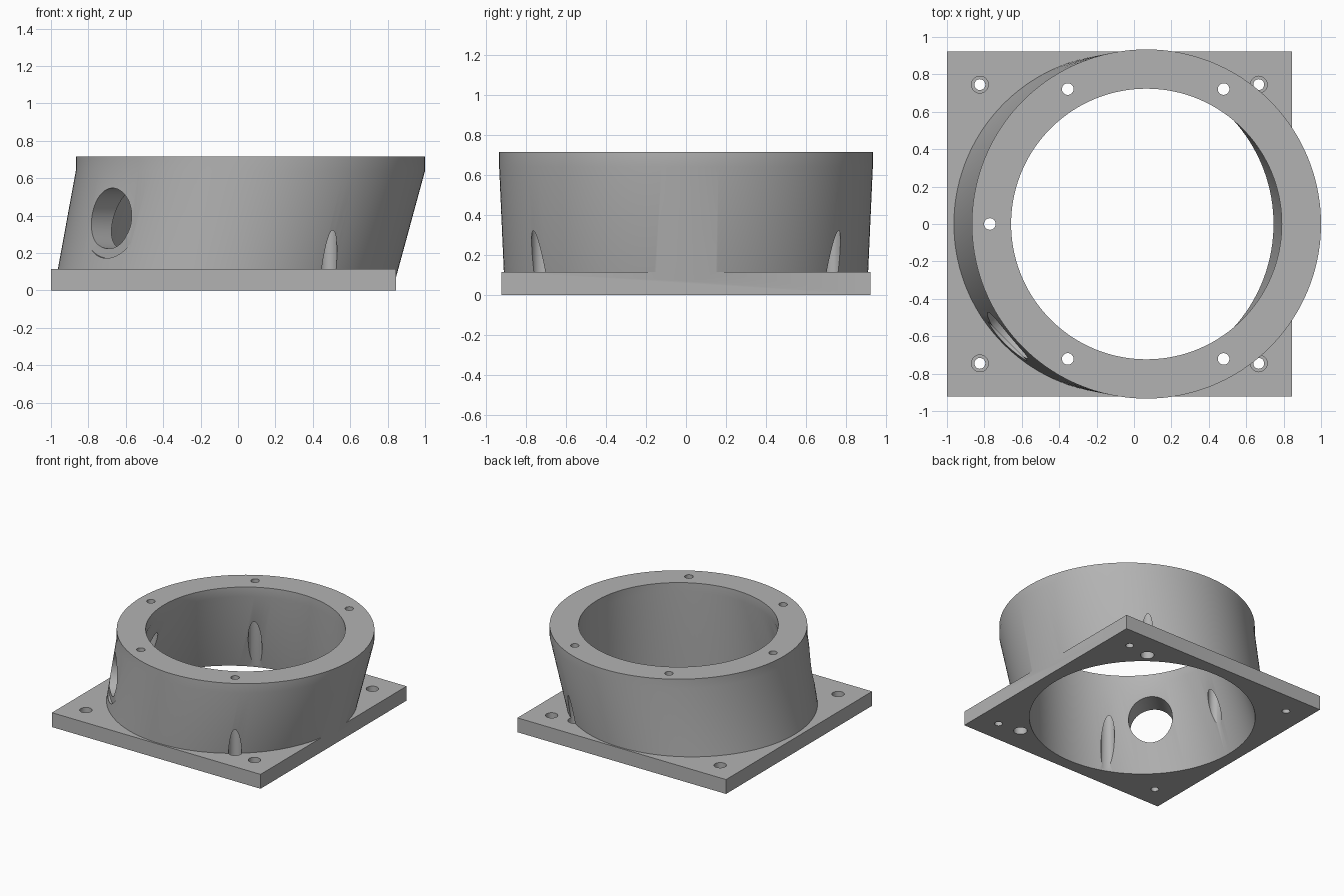
import bpy, bmesh
from math import cos, sin, pi, radians
from mathutils import Matrix, Vector

if "Cube" in bpy.data.objects:
    bpy.data.objects.remove(bpy.data.objects["Cube"], do_unlink=True)


def finish(name, bm):
    bmesh.ops.recalc_face_normals(bm, faces=bm.faces)
    mesh = bpy.data.meshes.new(name)
    bm.to_mesh(mesh)
    bm.free()
    obj = bpy.data.objects.new(name, mesh)
    bpy.context.collection.objects.link(obj)
    return obj


def loft(name, rings, n=144):
    """Closed solid through horizontal circles given as (centre x, radius, z)."""
    bm = bmesh.new()
    loops = [[bm.verts.new((cx + r * cos(2 * pi * i / n), r * sin(2 * pi * i / n), z))
              for i in range(n)] for cx, r, z in rings]
    for a, b in zip(loops, loops[1:]):
        for i in range(n):
            j = (i + 1) % n
            bm.faces.new((a[i], a[j], b[j], b[i]))
    bm.faces.new(loops[0])
    bm.faces.new(loops[-1])
    return finish(name, bm)


def rod(name, start, end, radius, n=40):
    """Round bar between two points."""
    start, end = Vector(start), Vector(end)
    axis = end - start
    turn = axis.to_track_quat('Z', 'Y').to_matrix().to_4x4()
    bm = bmesh.new()
    bmesh.ops.create_cone(bm, cap_ends=True, segments=n, radius1=radius, radius2=radius,
                          depth=axis.length,
                          matrix=Matrix.Translation((start + end) / 2) @ turn)
    return finish(name, bm)


def combine(target, tool, operation='DIFFERENCE'):
    tool.hide_render = True
    mod = target.modifiers.new("combine", 'BOOLEAN')
    mod.operation = operation
    mod.solver = 'EXACT'
    mod.object = tool
    bpy.context.view_layer.objects.active = target
    bpy.ops.object.modifier_apply(modifier=mod.name)
    bpy.data.objects.remove(tool, do_unlink=True)


BASE_X, TOP_X = -0.079, 0.0665
RIM_Z, TOP_Z = 0.64, 0.715


def skew(r_base, r_rim, z):
    """Circle of the slanted wall at height z."""
    t = z / RIM_Z
    return (BASE_X + (TOP_X - BASE_X) * t, r_base + (r_rim - r_base) * t, z)


# Square base plate
bm = bmesh.new()
bmesh.ops.create_cube(bm, size=1, matrix=Matrix.Translation((-0.0775, 0, 0.0575))
                      @ Matrix.Diagonal((1.845, 1.845, 0.115, 1)))
collar = finish("mounting_collar", bm)

# Slanted ring with a straight rim
combine(collar, loft("ring", [skew(0.905, 0.9335, 0.02), skew(0.905, 0.9335, RIM_Z),
                              (TOP_X, 0.9335, TOP_Z)]), 'UNION')

# Main opening narrowing towards the rim
combine(collar, loft("opening", [skew(0.825, 0.7235, -0.05), skew(0.825, 0.7235, RIM_Z),
                                 (TOP_X, 0.7235, TOP_Z + 0.05)]))

# Rim screw holes with wide access bores from below
for angle in (60, 120, 180, 240, 300):
    x = TOP_X - 0.004 + 0.833 * cos(radians(angle))
    y = 0.833 * sin(radians(angle))
    combine(collar, rod("access_bore", (x, y, -0.05), (x, y, 0.62), 0.05))
    combine(collar, rod("rim_hole", (x, y, 0.6), (x, y, 0.8), 0.031))

# Counterbored plate corner holes
for x in (-0.824, 0.667):
    for y in (-0.745, 0.745):
        combine(collar, rod("corner_hole", (x, y, -0.05), (x, y, 0.1), 0.029))
        combine(collar, rod("counterbore", (x, y, 0.065), (x, y, 0.16), 0.045))

# Side port with a shallow spot face
d = Vector((-cos(pi / 4), -sin(pi / 4), 0))
hub = Vector((BASE_X, 0, 0.385))
combine(collar, rod("port", hub + d * 0.5, hub + d * 1.2, 0.162, 72))
combine(collar, rod("spot_face", hub + d * 0.866, hub + d * 1.2, 0.213, 72))

# Single grey finish
grey = bpy.data.materials.new("plain_grey")
grey.use_nodes = True
colour = (0.45, 0.45, 0.45, 1)
grey.diffuse_color = colour
grey.node_tree.nodes["Principled BSDF"].inputs["Base Color"].default_value = colour
collar.data.materials.clear()
collar.data.materials.append(grey)
for face in collar.data.polygons:
    face.material_index = 0

bpy.ops.object.select_all(action='DESELECT')
collar.select_set(True)
bpy.context.view_layer.objects.active = collar
bpy.ops.object.shade_smooth_by_angle(angle=radians(30))
